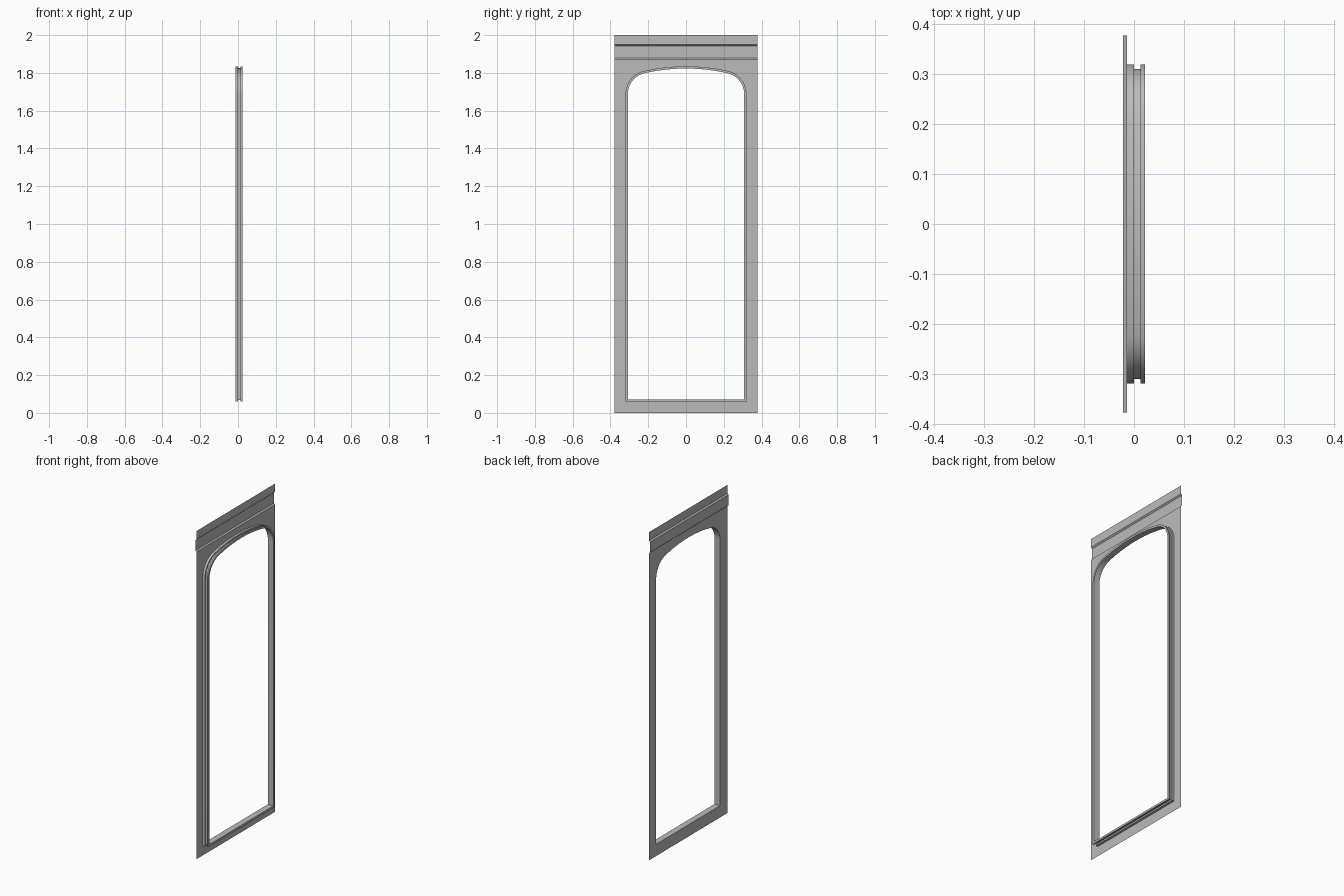
import bpy, bmesh, math

if "Cube" in bpy.data.objects:
    bpy.data.objects.remove(bpy.data.objects["Cube"])

HALF_WIDTH = 0.378     # panel half width along y
WALL_X = -0.0145       # plane of the wall sheet
BAND_X = -0.0225       # plane of the recessed band
STEP_Z = 1.872         # bottom of the recessed band

grey = bpy.data.materials.new("wall grey")
grey.diffuse_color = (0.50, 0.50, 0.50, 1)
grey.use_nodes = True
grey.node_tree.nodes["Principled BSDF"].inputs["Base Color"].default_value = grey.diffuse_color


def opening(inset):
    """Door outline (y, z): flat sill, straight jambs, round corners, shallow arch."""
    half, sill, crown = 0.32, 0.06, 1.835
    big, small = 1.0, 0.125
    cy, cz = half - small, crown - big
    corner_z = cz + math.sqrt((big - small) ** 2 - cy ** 2)
    tilt = math.asin(cy / (big - small))
    right = [(half - inset, sill + inset)]
    for i in range(11):                       # corner arc
        a = (math.pi / 2 - tilt) * i / 10
        right.append((cy + (small - inset) * math.cos(a),
                      corner_z + (small - inset) * math.sin(a)))
    for i in range(1, 7):                     # shallow arch to the crown
        a = tilt * (1 - i / 6)
        right.append(((big - inset) * math.sin(a), cz + (big - inset) * math.cos(a)))
    return right + [(-y, z) for y, z in reversed(right[:-1])]


def finish(name, bm):
    mesh = bpy.data.meshes.new(name)
    bm.to_mesh(mesh)
    bm.free()
    mesh.materials.append(grey)
    obj = bpy.data.objects.new(name, mesh)
    bpy.context.collection.objects.link(obj)
    return obj


# Wall sheet with the door opening
bm = bmesh.new()
outer = [(HALF_WIDTH, 0), (HALF_WIDTH, STEP_Z), (-HALF_WIDTH, STEP_Z), (-HALF_WIDTH, 0)]
edges = []
for outline in (outer, opening(0)):
    vs = [bm.verts.new((WALL_X, y, z)) for y, z in outline]
    edges += [bm.edges.new((vs[i - 1], vs[i])) for i in range(len(vs))]
bmesh.ops.triangle_fill(bm, edges=edges, use_beauty=True, use_dissolve=False, normal=(1, 0, 0))
for f in bm.faces:
    f.normal_update()
    if f.normal.x < 0:
        f.normal_flip()
finish("wall_panel", bm)

# Stepped strip above the door
bm = bmesh.new()
profile = [(WALL_X, STEP_Z), (BAND_X, STEP_Z + 0.007), (BAND_X, 1.942),
           (WALL_X, 1.949), (WALL_X, 2.0)]
rows = [[bm.verts.new((x, s * HALF_WIDTH, z)) for s in (-1, 1)] for x, z in profile]
for a, b in zip(rows, rows[1:]):
    bm.faces.new((a[0], a[1], b[1], b[0]))
finish("top_strip", bm)

# Door frame: grooved section (x, inset) swept around the opening
bm = bmesh.new()
section = [(WALL_X, 0), (0, 0), (0, 0.009), (0.0135, 0.009), (0.0135, 0),
           (0.0225, 0), (0.0225, 0.012), (WALL_X, 0.012)]
rings = [[bm.verts.new((x, y, z)) for y, z in opening(d)] for x, d in section]
for k in range(len(rings)):
    a, b = rings[k - 1], rings[k]
    for i in range(len(a)):
        bm.faces.new((a[i - 1], a[i], b[i], b[i - 1]))
bmesh.ops.recalc_face_normals(bm, faces=bm.faces)
frame = finish("door_frame", bm)
frame.select_set(True)
bpy.context.view_layer.objects.active = frame
bpy.ops.object.shade_smooth_by_angle(angle=math.radians(30))
